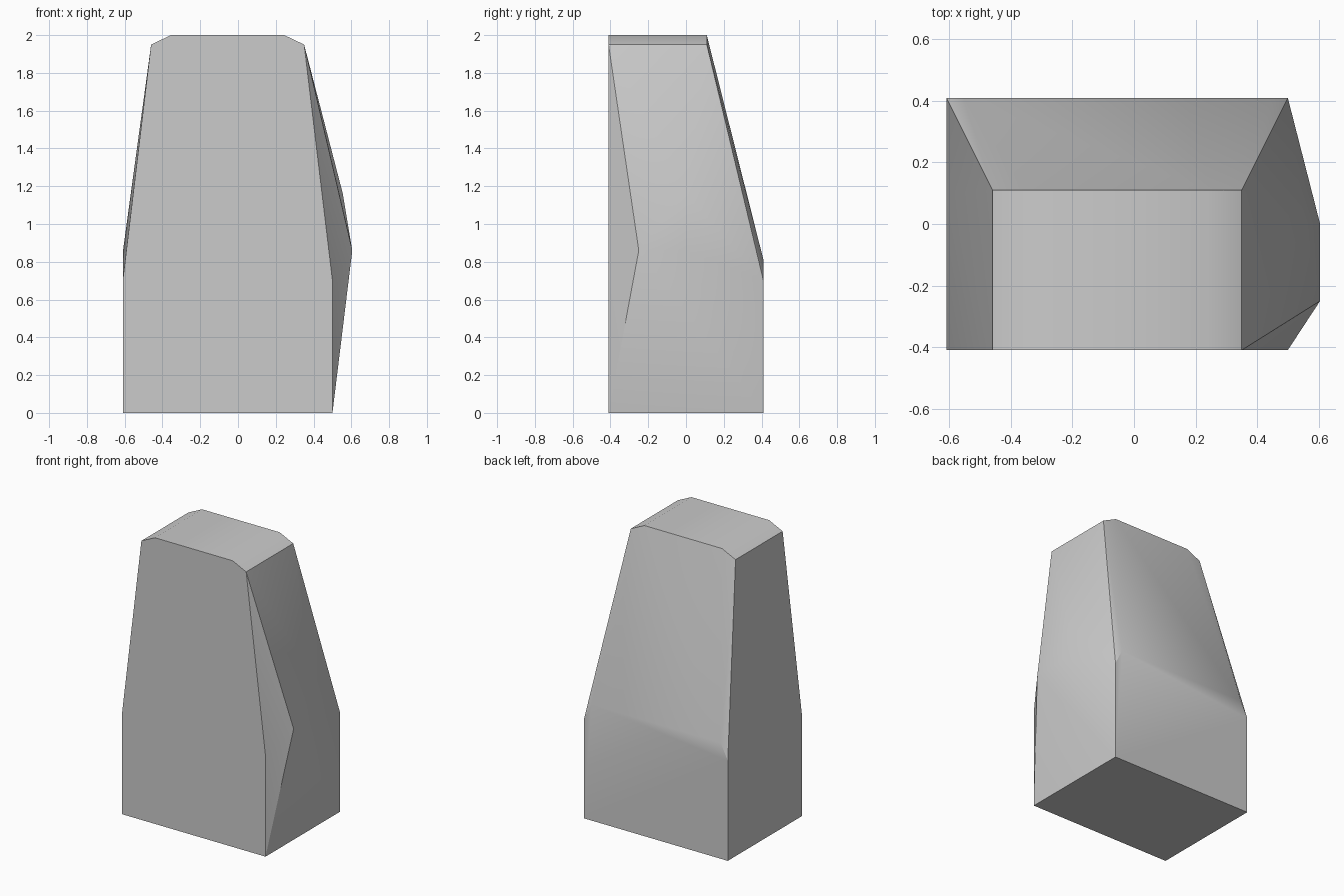
import bpy, bmesh, math

cube = bpy.data.objects.get("Cube")
if cube:
    bpy.data.objects.remove(cube, do_unlink=True)

# Plain stone grey
stone = bpy.data.materials.new("stone_grey")
stone.use_nodes = True
grey = (0.6, 0.6, 0.6, 1)
stone.diffuse_color = grey
stone.node_tree.nodes["Principled BSDF"].inputs["Base Color"].default_value = grey

MID_X = -0.055   # the block's own middle; the bulge shifts it off centre
FRONT, BACK, TOP_BACK = -0.41, 0.41, 0.11


def pair(half_width, y, z):
    """Two points mirrored about the block's middle."""
    return [(MID_X + s * half_width, y, z) for s in (-1, 1)]


points = []
# Base block and upright walls
for y in (FRONT, BACK):
    for z in (0, 0.7):
        points += pair(0.555, y, z)
# Bevelled top
for y in (FRONT, TOP_BACK):
    points += pair(0.405, y, 1.95) + pair(0.3, y, 2)
# Foot of the sloping back
points += pair(0.5, BACK, 0.81)
# Worn bulges on the two sides
points += [(-0.61, 0.1, 0.85),
           (0.605, -0.25, 0.86), (0.605, 0, 0.86), (0.555, 0, 1.16)]

# Wrap the points into one chiselled block
bm = bmesh.new()
for p in points:
    bm.verts.new(p)
hull = bmesh.ops.convex_hull(bm, input=bm.verts)
bmesh.ops.delete(bm, geom=[v for v in bm.verts if not v.link_faces], context="VERTS")
bmesh.ops.dissolve_limit(bm, angle_limit=math.radians(0.5),
                         verts=bm.verts, edges=bm.edges)
bmesh.ops.recalc_face_normals(bm, faces=bm.faces)

mesh = bpy.data.meshes.new("stone_block")
bm.to_mesh(mesh)
bm.free()
mesh.materials.append(stone)
block = bpy.data.objects.new("stone_block", mesh)
bpy.context.collection.objects.link(block)

bpy.ops.object.select_all(action="DESELECT")
block.select_set(True)
bpy.context.view_layer.objects.active = block
bpy.ops.object.shade_smooth_by_angle(angle=math.radians(30))
